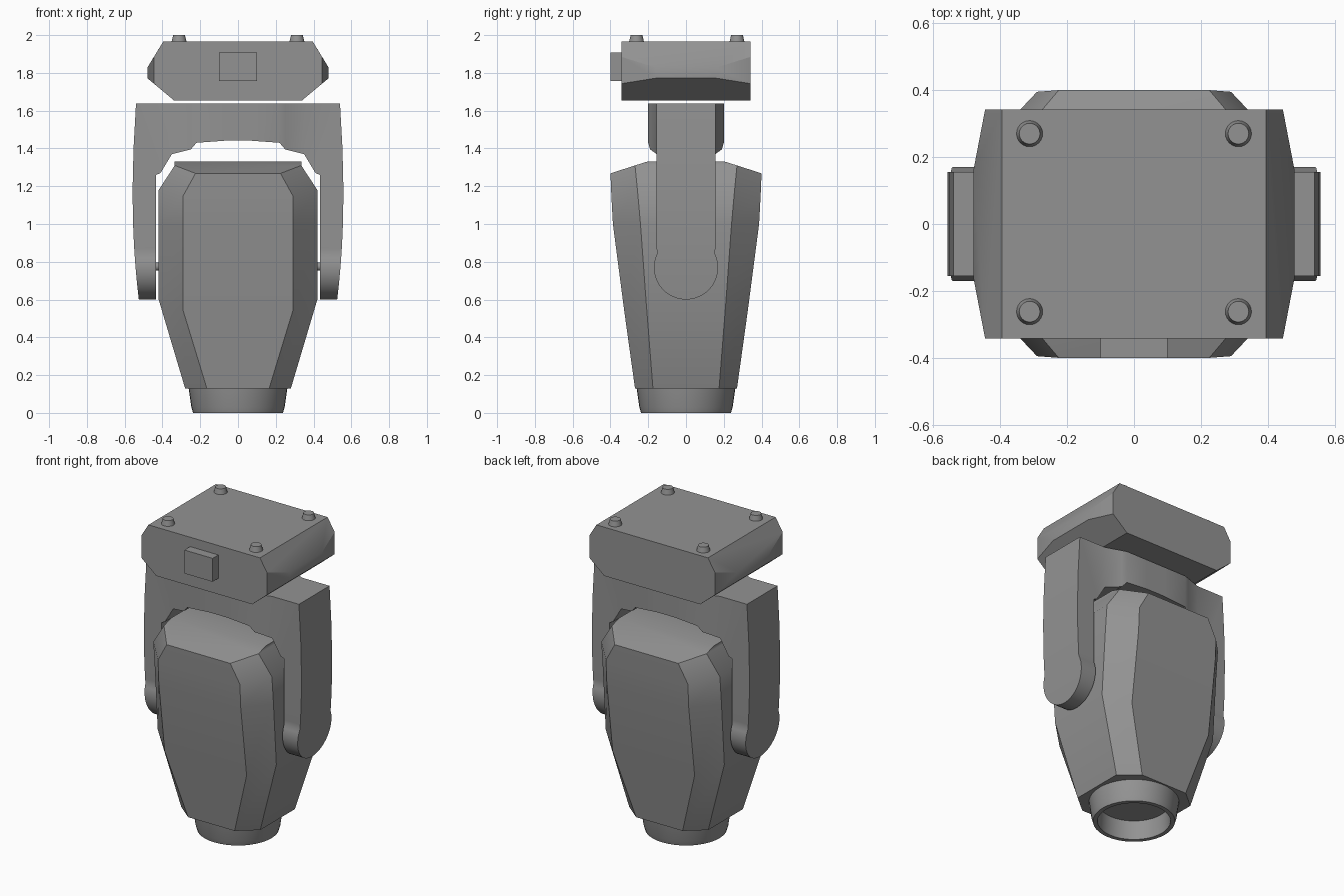
import bpy, bmesh, math
from mathutils import Matrix

if "Cube" in bpy.data.objects:
    bpy.data.objects.remove(bpy.data.objects["Cube"])

# Dark grey casing colour shared by all parts
casing = bpy.data.materials.new("dark_casing")
casing.diffuse_color = (.29, .29, .29, 1)
casing.use_nodes = True
casing.node_tree.nodes["Principled BSDF"].inputs["Base Color"].default_value = casing.diffuse_color


def finish(name, bm, angle=25):
    bmesh.ops.recalc_face_normals(bm, faces=bm.faces)
    me = bpy.data.meshes.new(name)
    bm.to_mesh(me)
    bm.free()
    me.materials.append(casing)
    me.shade_smooth()
    me.set_sharp_from_angle(angle=math.radians(angle))
    ob = bpy.data.objects.new(name, me)
    bpy.context.collection.objects.link(ob)
    return ob


def loft(bm, rings):
    """Skin closed rings of equal length; returns the vertex rings."""
    vs = [[bm.verts.new(p) for p in r] for r in rings]
    n = len(vs[0])
    for a, b in zip(vs, vs[1:]):
        for i in range(n):
            j = (i + 1) % n
            bm.faces.new((a[i], a[j], b[j], b[i]))
    return vs


def cylinder(name, r1, r2, depth, matrix, segs=24):
    bm = bmesh.new()
    bmesh.ops.create_cone(bm, cap_ends=True, segments=segs, radius1=r1,
                          radius2=r2, depth=depth, matrix=matrix)
    return finish(name, bm)


# Base: chamfered box whose ends taper towards front and back
bm = bmesh.new()
section = [(.34, .342, 1.655), (.445, .342, 1.743), (.445, .342, 1.885),
           (.395, .342, 1.967), (.48, .16, 1.772), (.48, .16, 1.828)]
for x, y, z in section:
    for sx in (-1, 1):
        for sy in (-1, 1):
            bm.verts.new((sx * x, sy * y, z))
bmesh.ops.convex_hull(bm, input=bm.verts)
bmesh.ops.dissolve_limit(bm, angle_limit=math.radians(1.5),
                         verts=bm.verts, edges=bm.edges)
finish("base", bm, 32)

# Display block on the front of the base
bm = bmesh.new()
bmesh.ops.create_cube(bm, size=1, matrix=Matrix.Translation((0, -.365, 1.832))
                      @ Matrix.Diagonal((.2, .07, .15, 1)))
finish("display_block", bm)

# Feet on top of the base
for sx in (-1, 1):
    for y in (-.262, .27):
        cylinder("foot", .042, .031, .045,
                 Matrix.Translation((sx * .312, y, 1.9775)))

# Yoke: stations of outer x, z, inner x, z and half depth, centre to arm tip
half = [(0, 1.637, 0, 1.442, .2), (.07, 1.637, .07, 1.441, .2),
        (.22, 1.637, .22, 1.43, .2), (.25, 1.637, .25, 1.395, .19),
        (.35, 1.637, .35, 1.37, .155), (.54, 1.637, .41, 1.27, .155),
        (.553, 1.4, .434, 1.26, .155)]


def outer_x(z):
    return .558 - .033 * ((1.15 - z) / .55) ** 2


for z in (1.2, 1.05, .95, .87):
    half.append((outer_x(z), z, .434, z, .155))
for i in range(15):
    t = math.radians(25 - 114 * i / 14)
    z = .77 + .17 * math.sin(t)
    half.append((outer_x(z), z, .434, z, .17 * math.cos(t)))
stations = [(-a, b, -c, d, h) for a, b, c, d, h in half[:0:-1]] + half
bm = bmesh.new()
rings = loft(bm, [[(xo, -h, zo), (xo, h, zo), (xi, h, zi), (xi, -h, zi)]
                  for xo, zo, xi, zi, h in stations])
bm.faces.new(rings[0])
bm.faces.new(rings[-1])
finish("yoke", bm, 30)

# Tilt pivots between arms and head
for sx in (-1, 1):
    cylinder("tilt_pivot", .022, .022, .06, Matrix.Translation((sx * .42, 0, .775))
             @ Matrix.Rotation(math.pi / 2, 4, 'Y'), 16)

# Head: eight-sided rings (front half width, y, z; side x, half depth, z)
levels = [(.165, .27, .13, .28, .175, .13), (.29, .327, .54, .42, .212, .6),
          (.29, .387, 1.0, .42, .241, 1.0), (.29, .395, 1.15, .42, .257, 1.18),
          (.225, .4, 1.268, .335, .27, 1.31)]
bm = bmesh.new()
rings = loft(bm, [[(-a, -y, zf), (a, -y, zf), (x, -b, zs), (x, b, zs),
                   (a, y, zf), (-a, y, zf), (-x, b, zs), (-x, -b, zs)]
                  for a, y, zf, x, b, zs in levels])
bm.faces.new(rings[0])
r = rings[-1]
top = [bm.verts.new((x, y, 1.332)) for x, y in
       ((-.335, -.2), (.335, -.2), (.335, .2), (-.335, .2))]
bm.faces.new(top)
bm.faces.new((r[7], r[0], r[1], r[2], top[1], top[0]))
bm.faces.new((r[3], r[4], r[5], r[6], top[3], top[2]))
bm.faces.new((r[2], r[3], top[2], top[1]))
bm.faces.new((r[6], r[7], top[0], top[3]))
finish("head", bm, 35)

# Lens ring: hollow collar with a recessed lens disc
profile = [(.262, .135), (.247, .03), (.238, 0), (.212, 0), (.205, .12)]
bm = bmesh.new()
rings = loft(bm, [[(r * math.cos(math.tau * i / 40), r * math.sin(math.tau * i / 40), z)
                   for i in range(40)] for r, z in profile])
bm.faces.new(rings[-1])
bm.faces.new(rings[0])
finish("lens_ring", bm, 30)
